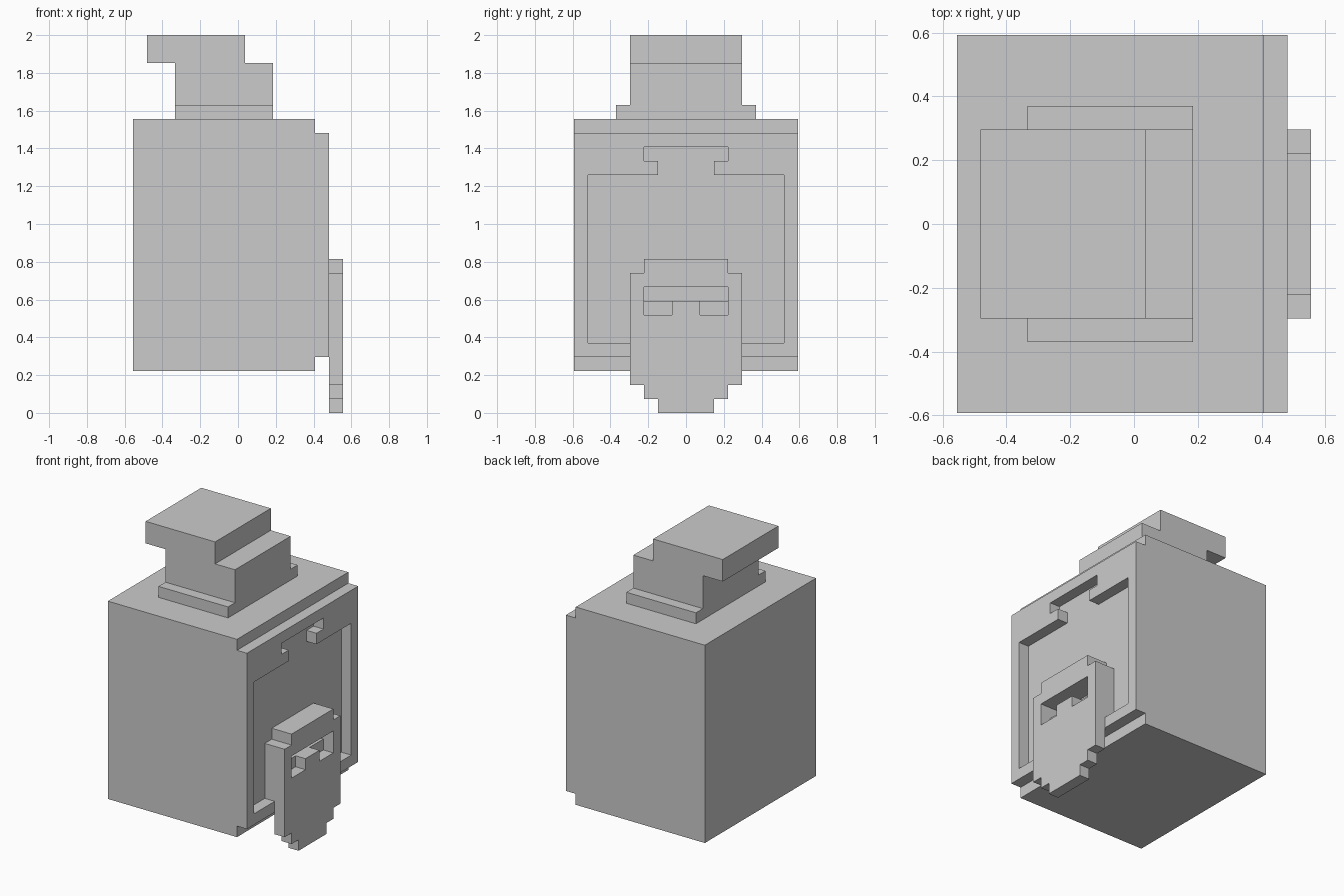
import bpy, bmesh

if "Cube" in bpy.data.objects:
    bpy.data.objects.remove(bpy.data.objects["Cube"])

U = 2 / 27  # one block of the grid


def half_slab(name, profile, x0, x1):
    """Extrude a (y, z) half profile along x and mirror it across y = 0."""
    bm = bmesh.new()
    face = bm.faces.new([bm.verts.new((x0 * U, y * U, z * U)) for y, z in profile])
    ext = bmesh.ops.extrude_face_region(bm, geom=[face], use_keep_orig=True)
    moved = [v for v in ext["geom"] if isinstance(v, bmesh.types.BMVert)]
    bmesh.ops.translate(bm, verts=moved, vec=((x1 - x0) * U, 0, 0))
    bmesh.ops.recalc_face_normals(bm, faces=bm.faces)
    # open the centre plane so both halves weld together
    centre = [f for f in bm.faces if all(abs(v.co.y) < 1e-6 for v in f.verts)]
    bmesh.ops.delete(bm, geom=centre, context="FACES_ONLY")
    mesh = bpy.data.meshes.new(name)
    bm.to_mesh(mesh)
    bm.free()
    obj = bpy.data.objects.new(name, mesh)
    bpy.context.collection.objects.link(obj)
    mod = obj.modifiers.new("mirror", "MIRROR")
    mod.use_axis = (False, True, False)
    mod.use_clip = True
    return obj


def block(name, x0, x1, half_y, z0, z1):
    return half_slab(name, [(0, z0), (half_y, z0), (half_y, z1), (0, z1)], x0, x1)


# Main body
block("body", -7.5, 5.5, 8, 3, 21)

# Raised rim around the sunken front panel
half_slab("panel_rim", [(0, 4), (8, 4), (8, 20), (0, 20), (0, 19), (3, 19),
                        (3, 18), (2, 18), (2, 17), (7, 17), (7, 5), (0, 5)], 5.5, 6.5)

# Hanging plate: inner layer with a slot, outer layer with slot and two notches
half_slab("plate_inner", [(0, 5), (4, 5), (4, 10), (3, 10), (3, 11), (0, 11),
                          (0, 9), (3, 9), (3, 8), (0, 8)], 5.5, 6.5)
half_slab("plate_outer", [(0, 0), (2, 0), (2, 1), (3, 1), (3, 2), (4, 2), (4, 10),
                          (3, 10), (3, 11), (0, 11), (0, 9), (3, 9), (3, 7),
                          (1, 7), (1, 8), (0, 8)], 6.5, 7.5)

# Stepped top
block("collar", -4.5, 2.5, 5, 21, 22)
block("neck", -4.5, 2.5, 4, 22, 25)
block("cap", -6.5, 0.5, 4, 25, 27)
